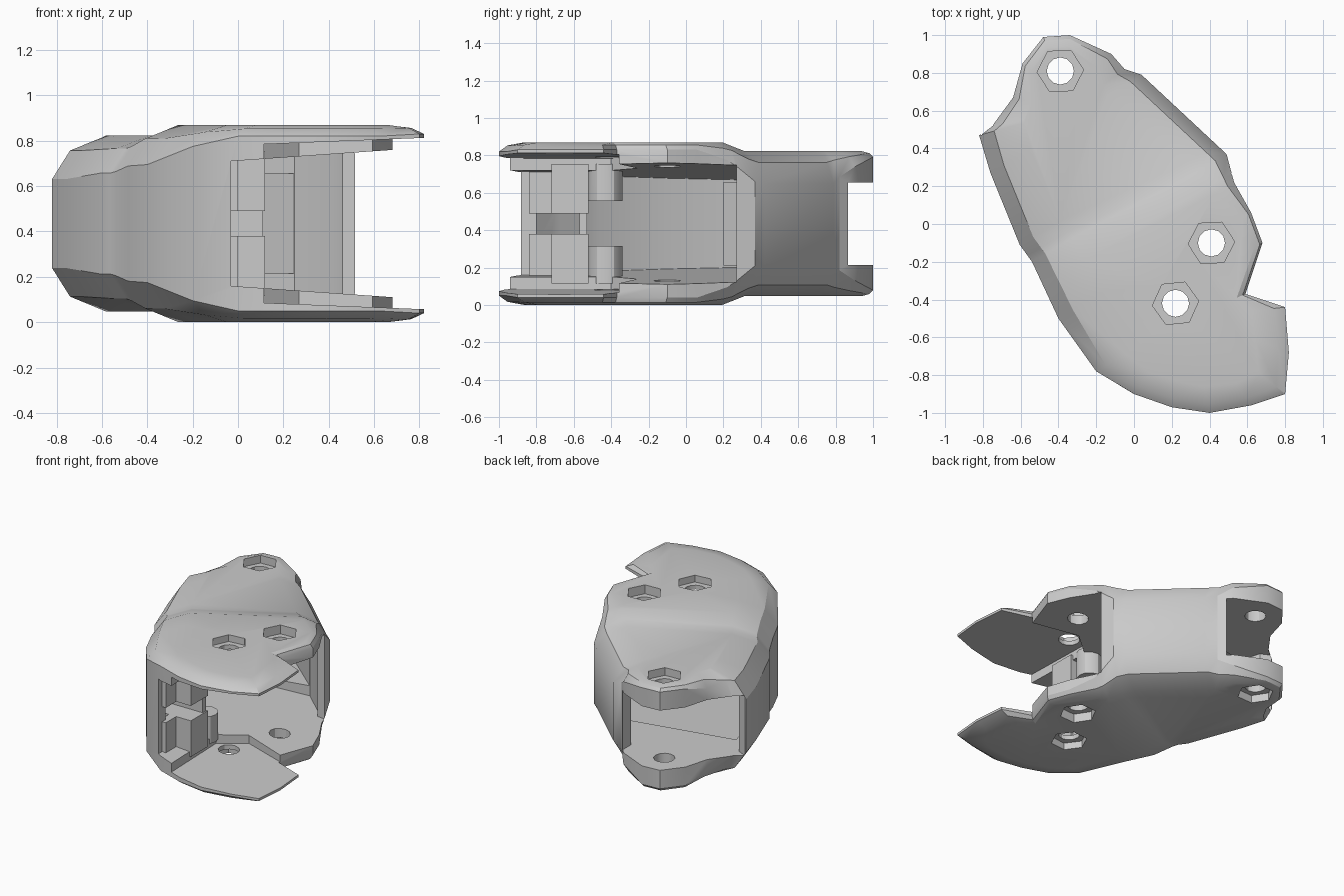
import bpy, bmesh, math
from mathutils import Vector

MID = 0.435  # height of the mirror plane between the two plates

cube = bpy.data.objects.get("Cube")
if cube:
    bpy.data.objects.remove(cube, do_unlink=True)

grey = bpy.data.materials.new("plain grey")
grey.use_nodes = True
grey.diffuse_color = (0.6, 0.6, 0.6, 1)
grey.node_tree.nodes["Principled BSDF"].inputs["Base Color"].default_value = (0.6, 0.6, 0.6, 1)


def make_object(name, bm):
    bmesh.ops.recalc_face_normals(bm, faces=bm.faces)
    mesh = bpy.data.meshes.new(name)
    bm.to_mesh(mesh)
    bm.free()
    mesh.materials.append(grey)
    obj = bpy.data.objects.new(name, mesh)
    bpy.context.collection.objects.link(obj)
    return obj


def loft(bm, rings):
    loops = [[bm.verts.new(p) for p in ring] for ring in rings]
    n = len(loops[0])
    for a, b in zip(loops, loops[1:]):
        for i in range(n):
            j = (i + 1) % n
            bm.faces.new((a[i], a[j], b[j], b[i]))
    bm.faces.new(loops[0][::-1])
    bm.faces.new(loops[-1])


def prism(name, points, low, high, slope=0.0):
    """Prism between two heights measured from the mirror plane, widening along x."""
    bm = bmesh.new()
    loft(bm, [[(x, y, MID + h + math.copysign(slope, h) * x) for x, y in points] for h in (low, high)])
    return make_object(name, bm)


def circle(x, y, r, n, turn=0.0):
    angles = [turn + math.tau * i / n for i in range(n)]
    return [(x + r * math.cos(a), y + r * math.sin(a)) for a in angles]


def box(x0, x1, y0, y1):
    return [(x0, y0), (x1, y0), (x1, y1), (x0, y1)]


def combine(target, tool, operation):
    mod = target.modifiers.new(operation.title(), "BOOLEAN")
    mod.operation = operation
    mod.solver = "EXACT"
    mod.object = tool
    bpy.context.view_layer.objects.active = target
    bpy.ops.object.modifier_apply(modifier=mod.name)
    bpy.data.objects.remove(tool, do_unlink=True)


# Plan outline by zone: chamfer width, shoulder half height, points
zones = [
    (0.18, 0.395, [(0.8, -0.9), (0.82, -0.68), (0.8, -0.44)]),
    (0.05, 0.395, [(0.59, -0.37), (0.68, -0.1), (0.62, 0.06)]),
    (0.12, 0.34, [(0.53, 0.22)]),
    (0.21, 0.24, [(0.49, 0.37), (0.04, 0.79)]),
    (0.14, 0.28, [(-0.05, 0.82)]),
    (0.1, 0.34, [(-0.12, 0.9)]),
    (0.06, 0.4, [(-0.34, 1.0), (-0.48, 0.99), (-0.59, 0.85)]),
    (0.1, 0.34, [(-0.64, 0.67)]),
    (0.17, 0.24, [(-0.75, 0.52)]),
    (0.25, 0.22, [(-0.82, 0.47), (-0.76, 0.27)]),
    (0.25, 0.25, [(-0.605, -0.11), (-0.54, -0.2)]),
    (0.27, 0.26, [(-0.4, -0.5)]),
    (0.18, 0.34, [(-0.2, -0.78)]),
    (0.14, 0.385, [(0, -0.9), (0.2, -0.97), (0.4, -1.0), (0.62, -0.96)]),
]
outline = [(Vector(p), c, s) for c, s, pts in zones for p in pts]
spine_a, spine_b = Vector((-0.35, 0.6)), Vector((0.3, -0.5))


def ring(side, inset, rise):
    points = []
    for p, chamfer, shoulder in outline:
        axis = spine_b - spine_a
        t = min(1, max(0, (p - spine_a).dot(axis) / axis.length_squared))
        q = p + (spine_a + axis * t - p).normalized() * chamfer * inset
        points.append((q.x, q.y, MID + side * (shoulder + (MID - shoulder) * rise)))
    return points


# Outer body with rounded shoulders, lowered behind an oblique crease
steps = [(1, 1), (0.33, 0.66), (0, 0)]
bm = bmesh.new()
loft(bm, [ring(-1, *s) for s in steps] + [ring(1, *s) for s in reversed(steps)])
normal = Vector((-0.5, 0.85, 0))
START, END = -0.03, 0.14
for d in (START, END):
    geom = list(bm.verts) + list(bm.edges) + list(bm.faces)
    bmesh.ops.bisect_plane(bm, geom=geom, plane_co=normal * d / normal.length_squared, plane_no=normal)
for v in bm.verts:
    k = min(1, max(0, (v.co.dot(normal) - START) / (END - START)))
    v.co.z = MID + (v.co.z - MID) * (1 - 0.11 * k)
body = make_object("link_housing", bm)

# Front cavity, open toward the front right, with plates thinning outward
front = [(-0.03, -1.1), (1, -1.1), (1, 0.27), (0.46, 0.27), (0.41, 0.34), (0.25, 0.48),
         (-0.62, 0.3), (-0.5, -0.08), (-0.31, -0.47), (-0.13, -0.7), (-0.03, -0.8)]
combine(body, prism("front_cavity", front, -0.277, 0.277, 0.07), "DIFFERENCE")

# Narrower passage leaving two ears at the back
rear = [(-0.67, 0.2), (0.3, 0.2), (0.41, 0.34), (-0.09, 0.77), (-0.09, 1.2),
        (-1, 1.2), (-1, 0.56), (-0.74, 0.44)]
combine(body, prism("rear_passage", rear, -0.22, 0.22), "DIFFERENCE")

# Thin tongues at the front of both plates
tongue = [(0.12, -1.1), (0.1, -0.4), (0.27, -0.26), (0.6, -0.36), (1, -0.3), (1, -1.1)]
combine(body, prism("tongue_relief", tongue, -0.345, 0.345, 0.04), "DIFFERENCE")

# Stop blocks and round bosses inside the curved wall
for side in (-1, 1):
    for name, points, inner, outer in [
        ("stop_block", box(-0.15, 0.12, -0.72, -0.52), 0.055, 0.32),
        ("wall_end", box(-0.06, 0.0, -0.84, -0.7), 0.055, 0.32),
        ("boss", circle(0.03, -0.43, 0.09, 12), 0.12, 0.32),
    ]:
        combine(body, prism(name, points, *sorted((side * inner, side * outer))), "UNION")

# Web closing the slot between the stop blocks
combine(body, prism("slot_web", box(-0.33, 0.11, -0.57, -0.53), -0.06, 0.06), "UNION")

# Bolt holes with hexagonal pockets on both plates
for x, y, floor, turn in [(-0.39, 0.81, 0.33, 0.05), (0.41, -0.1, 0.37, 0.05), (0.22, -0.42, 0.385, 0.1)]:
    combine(body, prism("bolt_hole", circle(x, y, 0.072, 12), -0.9, 0.9), "DIFFERENCE")
    for side in (-1, 1):
        pocket = prism("hex_pocket", circle(x, y, 0.123, 6, turn), *sorted((side * floor, side * 0.6)))
        combine(body, pocket, "DIFFERENCE")

bpy.ops.object.select_all(action="DESELECT")
body.select_set(True)
bpy.context.view_layer.objects.active = body
bpy.ops.object.shade_smooth_by_angle(angle=math.radians(30))
